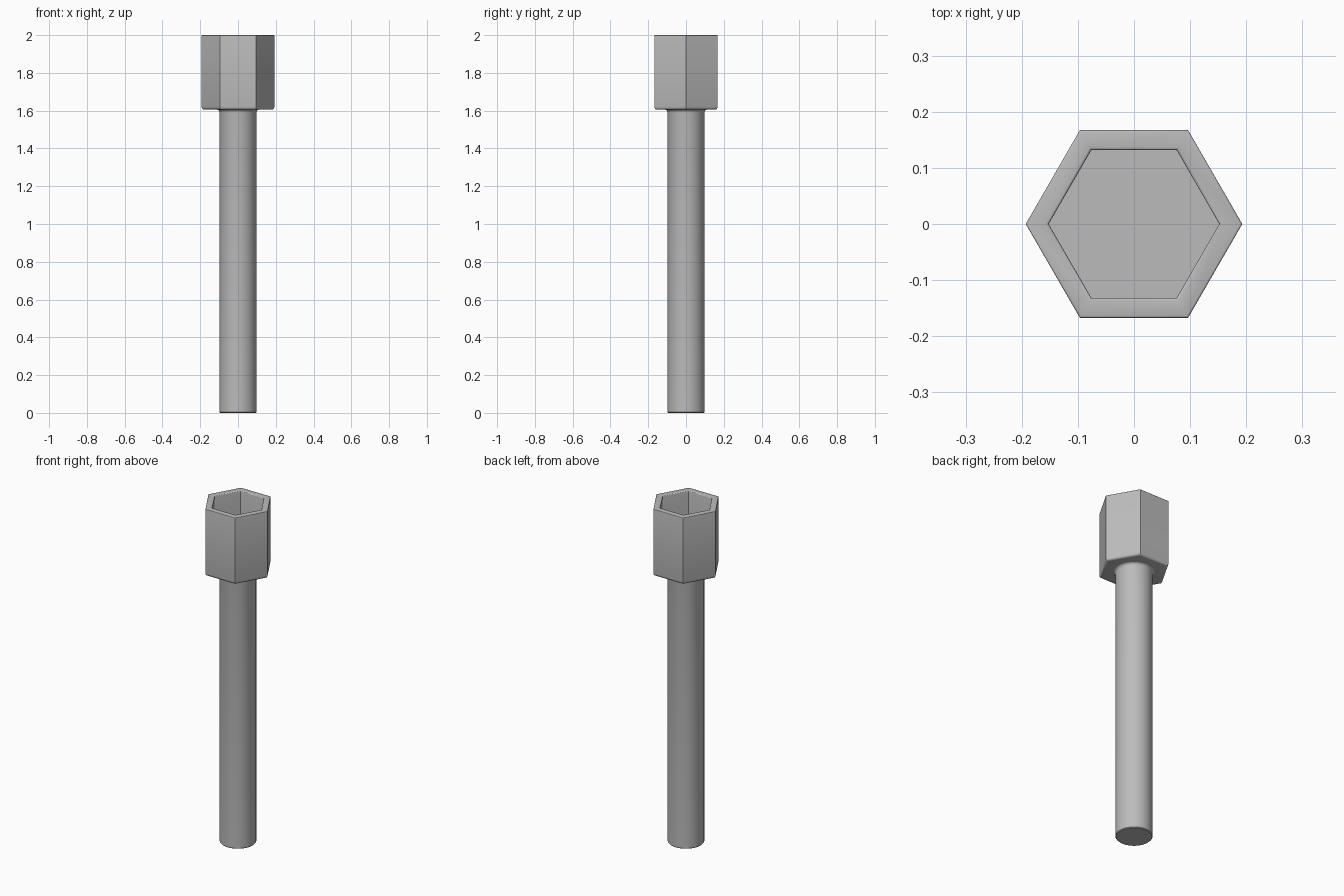
import bpy, bmesh
from math import cos, sin, pi, radians

cube = bpy.data.objects.get("Cube")
if cube:
    bpy.data.objects.remove(cube)

# Plain grey metal
steel = bpy.data.materials.new("grey_steel")
steel.use_nodes = True
GREY = (0.5, 0.5, 0.5, 1)
steel.diffuse_color = GREY
steel.node_tree.nodes["Principled BSDF"].inputs["Base Color"].default_value = GREY


def loft(name, profile, sides):
    """Stack regular polygons along (radius, height) points and cap both ends."""
    bm = bmesh.new()
    rings = [[bm.verts.new((r * cos(2 * pi * i / sides), r * sin(2 * pi * i / sides), z))
              for i in range(sides)] for r, z in profile]
    for low, high in zip(rings, rings[1:]):
        for i in range(sides):
            j = (i + 1) % sides
            bm.faces.new((low[i], low[j], high[j], high[i]))
    bm.faces.new(rings[0][::-1])
    bm.faces.new(rings[-1])
    bmesh.ops.recalc_face_normals(bm, faces=bm.faces)
    mesh = bpy.data.meshes.new(name)
    bm.to_mesh(mesh)
    bm.free()
    mesh.materials.append(steel)
    obj = bpy.data.objects.new(name, mesh)
    bpy.context.collection.objects.link(obj)
    bpy.ops.object.select_all(action='DESELECT')
    obj.select_set(True)
    bpy.context.view_layer.objects.active = obj
    bpy.ops.object.shade_smooth_by_angle(angle=radians(32))
    return obj


def arc(cr, cz, radius, start, end, steps=4):
    """Quarter-round profile points around a centre, angles in degrees."""
    angles = [radians(start + (end - start) * k / steps) for k in range(steps + 1)]
    return [(cr + radius * cos(a), cz + radius * sin(a)) for a in angles]


# Hexagonal socket: rounded underside, softened rim, deep recess
OUTER, INNER, BASE, TOP, FLOOR = 0.193, 0.152, 1.605, 2.0, 1.66
socket = ([(0.1, BASE)]
          + arc(OUTER - 0.016, BASE + 0.016, 0.016, -90, 0)
          + arc(OUTER - 0.004, TOP - 0.004, 0.004, 0, 90, 3)
          + arc(INNER + 0.006, TOP - 0.006, 0.006, 90, 180, 3)
          + [(INNER, FLOOR)])
loft("hex_socket", socket, 6)

# Round shaft: eased foot, fillet where it meets the socket
SHAFT = 0.098
shaft = ([(SHAFT - 0.004, 0), (SHAFT, 0.004)]
         + arc(SHAFT + 0.018, BASE - 0.016, 0.018, 180, 90)
         + [(SHAFT + 0.018, BASE + 0.01)])
loft("shaft", shaft, 64)
